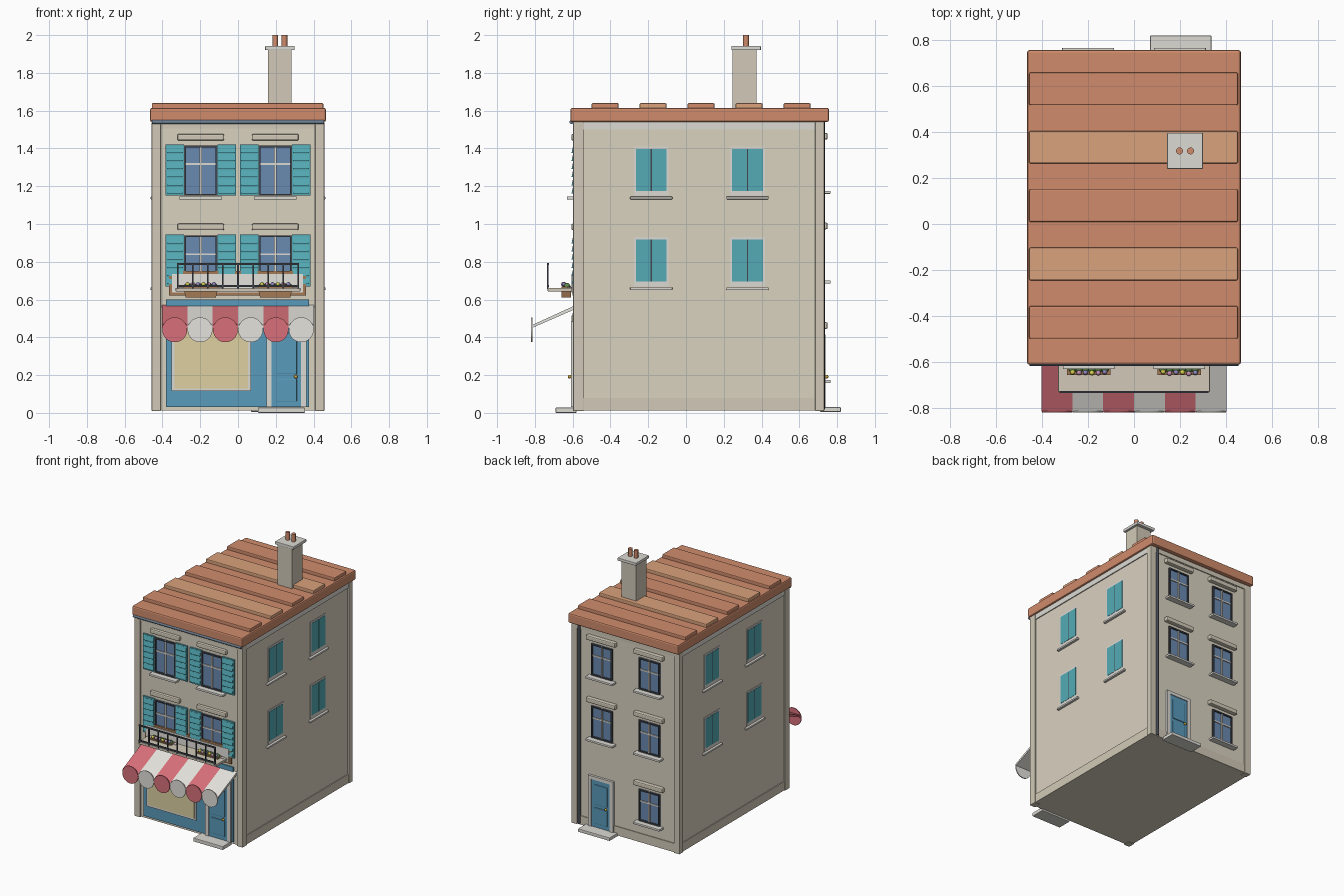
import bpy, bmesh, math, random
from mathutils import Matrix, Vector

if "Cube" in bpy.data.objects:
    bpy.data.objects.remove(bpy.data.objects["Cube"])
random.seed(3)

def mat(name, hexcol):
    m = bpy.data.materials.new(name)
    c = [int(hexcol[i:i + 2], 16) / 255 for i in (0, 2, 4)]
    m.diffuse_color = [((v + 0.055) / 1.055) ** 2.4 for v in c] + [1]
    m.use_nodes = True
    m.node_tree.nodes["Principled BSDF"].inputs["Base Color"].default_value = m.diffuse_color
    return m

WALL = mat("wall", "DAD2C0"); TRIM = mat("trim", "D2CAB8"); STONE = mat("stone", "DCDAD4")
TILE = mat("tile", "D08C6C"); TILE2 = mat("tile_light", "DAA27C"); TEAL = mat("teal", "54ABB6")
GLASS = mat("glass", "6A8AB0"); DARK = mat("dark", "43474F"); BLUE = mat("blue", "5A9BBC")
RED = mat("red", "D8707A"); WHITE = mat("white", "E4E2DC"); CREAM = mat("cream", "DDD0A0")
BROWN = mat("brown", "A57A55"); GOLD = mat("gold", "D0A840"); GREEN = mat("green", "5E8A4A")
GUTTER = mat("gutter", "6D7F92"); PINK = mat("pink", "C890B8"); YELLOW = mat("yellow", "D8D050")
VIOLET = mat("violet", "9088C0")

def obj_from(bm, name, m):
    bmesh.ops.recalc_face_normals(bm, faces=bm.faces)
    me = bpy.data.meshes.new(name)
    bm.to_mesh(me); bm.free()
    me.materials.append(m)
    o = bpy.data.objects.new(name, me)
    bpy.context.collection.objects.link(o)
    return o

def box(name, x, y, z, m, bevel=0.0):
    """x, y, z are (min, max) pairs in any order"""
    bm = bmesh.new()
    size = [abs(a[1] - a[0]) for a in (x, y, z)]
    mid = Vector([(a[0] + a[1]) / 2 for a in (x, y, z)])
    bmesh.ops.create_cube(bm, size=1, matrix=Matrix.Translation(mid) @ Matrix.Diagonal((*size, 1)))
    if bevel:
        bmesh.ops.bevel(bm, geom=bm.edges[:], offset=bevel, segments=2, profile=0.5, affect='EDGES')
    return obj_from(bm, name, m)

def rod(name, c, r, length, axis, m, seg=20):
    rot = {'X': Matrix.Rotation(math.pi / 2, 4, 'Y'), 'Y': Matrix.Rotation(math.pi / 2, 4, 'X'),
           'Z': Matrix()}[axis]
    bm = bmesh.new()
    bmesh.ops.create_cone(bm, cap_ends=True, segments=seg, radius1=r, radius2=r, depth=length,
                          matrix=Matrix.Translation(c) @ rot)
    for f in bm.faces:
        f.smooth = len(f.verts) == 4
    return obj_from(bm, name, m)

def ball(name, c, r, m):
    bm = bmesh.new()
    bmesh.ops.create_uvsphere(bm, u_segments=12, v_segments=8, radius=r, matrix=Matrix.Translation(c))
    for f in bm.faces:
        f.smooth = True
    return obj_from(bm, name, m)

def prism(name, profile, axis, lo, hi, m):
    """extrude a 2D profile: axis X takes (y, z) points, axis Y takes (x, z) points"""
    bm = bmesh.new()
    pt = (lambda p, t: (t, *p)) if axis == 'X' else (lambda p, t: (p[0], t, p[1]))
    f = bm.faces.new([bm.verts.new(pt(p, lo)) for p in profile])
    ext = bmesh.ops.extrude_face_region(bm, geom=[f])
    d = (hi - lo, 0, 0) if axis == 'X' else (0, hi - lo, 0)
    bmesh.ops.translate(bm, vec=d, verts=[v for v in ext['geom'] if isinstance(v, bmesh.types.BMVert)])
    return obj_from(bm, name, m)

FRONT, BACK = -0.585, 0.72          # wall planes

# body, corner pillars, base and frieze bands
box("body", (-.445, .445), (FRONT, BACK), (.013, 1.55), WALL)
for sx in (-1, 1):
    for y in ((-.597, -.542), (.684, .732)):
        box("corner_pillar", (sx * .408, sx * .457), y, (.01, 1.54), TRIM, .004)
    box("side_base_band", (sx * .44, sx * .451), (-.542, .684), (.013, .08), TRIM)
    box("side_frieze", (sx * .44, sx * .452), (-.542, .684), (1.5, 1.54), STONE)
for y in ((-.592, -.58), (.71, .727)):
    box("frieze", (-.41, .41), y, (1.505, 1.54), TRIM)
box("back_base_band", (-.41, .41), (.71, .726), (.013, .08), TRIM)

# roof slab and raised tile rows
box("roof", (-.465, .465), (-.612, .757), (1.54, 1.615), TILE, .01)
for i in range(5):
    c = .588 - i * .254
    box("tile_row", (-.456, .452), (c - .071, c + .071), (1.6, 1.64), TILE2 if i % 2 else TILE, .006)
rod("gutter", (0, -.607, 1.54), .011, .91, 'X', GUTTER, 12)
rod("drainpipe", (.393, .722, .78), .013, 1.52, 'Z', DARK, 12)

# chimney
box("chimney", (.16, .283), (.247, .372), (1.6, 1.925), TRIM)
box("chimney_cap", (.144, .3), (.24, .396), (1.92, 1.942), STONE, .003)
for x in (.198, .246):
    rod("chimney_pot", (x, .318, 1.965), .015, .07, 'Z', TILE)

# side windows with closed shutters
for sx in (-1, 1):
    for y in (-.184, .326):
        for z in (.695, 1.175):
            box("side_window_frame", (sx * .44, sx * .449), (y - .092, y + .092), (z - .025, z + .235), STONE)
            for s in (-1, 1):
                box("side_shutter", (sx * .44, sx * .451), (y + s * .003, y + s * .082), (z, z + .222), TEAL)
            box("side_shutter_gap", (sx * .44, sx * .4495), (y - .004, y + .004), (z, z + .222), DARK)
            box("side_sill", (sx * .44, sx * .463), (y - .112, y + .112), (z - .044, z - .03), STONE, .003)

def window(name, cx, z0, z1, wall, s, lintel):
    """framed window on the front (s=-1) or back (s=1) wall"""
    d = lambda a, b: (wall + s * a, wall + s * b)
    w = .088
    box(name + "_glass", (cx - w, cx + w), d(-.02, .004), (z0, z1), GLASS)
    for k in (-1, 1):
        box(name + "_jamb", (cx + k * (w - .01), cx + k * w), d(-.01, .014), (z0, z1), DARK)
    for z in (z0, z1 - .01):
        box(name + "_rail", (cx - w, cx + w), d(-.01, .014), (z, z + .01), DARK)
    box(name + "_mullion", (cx - .006, cx + .006), d(-.01, .012), (z0, z1), STONE)
    zm = z0 + (z1 - z0) * .63
    box(name + "_crossbar", (cx - w, cx + w), d(-.01, .011), (zm - .005, zm + .005), STONE)
    box(name + "_sill", (cx - .113, cx + .113), d(-.01, .046), (z0 - .02, z0 - .004), STONE, .003)
    box(name + "_lintel", (cx - .124, cx + .124), d(-.01, lintel), (z1 + .027, z1 + .062), TRIM, .008)

# front windows with louvred shutters
for cx in (-.197, .197):
    for z0, z1 in ((.67, .94), (1.15, 1.415)):
        window("front_window", cx, z0, z1, FRONT, -1, .022)
        for k in (-1, 1):
            a, b = cx + k * .088, cx + k * .187
            box("shutter", (a, b), (FRONT, -.597), (z0, z1 + .005), TEAL)
            for j in range(6):
                z = z0 + .012 + j * .043
                prism("shutter_slat", [(-.596, z + .036), (-.598, z + .036), (-.606, z), (-.596, z)],
                      'X', min(a, b) + .007, max(a, b) - .007, TEAL)

# back windows
for cx, z0 in ((-.2, 1.18), (.2, 1.18), (-.2, .705), (.2, .705), (-.2, .178)):
    window("back_window", cx, z0, z0 + .24, BACK, 1, .03)

def door(name, cx, wall, s, top, hx):
    d = lambda a, b: (wall + s * a, wall + s * b)
    box(name, (cx - .078, cx + .078), d(-.01, .012), (.03, top), BLUE)
    for k in (-1, 1):
        box(name + "_jamb", (cx + k * .078, cx + k * .106), d(-.01, .018), (.03, top), STONE)
    box(name + "_head", (cx - .106, cx + .106), d(-.01, .018), (top, top + .025), STONE)
    for z in ((.06, .18), (.205, top - .035)):
        box(name + "_panel", (cx - .056, cx + .056), d(.005, .018), z, BLUE, .004)
    ball(name + "_knob", (cx + hx, wall + s * .024, .192), .01, GOLD)

# shop front
box("shop_panel", (-.38, .375), (FRONT + .01, -.594), (.03, .6), BLUE)
box("shop_window_frame", (-.352, .068), (-.59, -.602), (.115, .53), STONE)
box("shop_window", (-.336, .054), (-.59, -.605), (.13, .515), CREAM)
door("shop_door", .256, -.592, -1, .46, .05)
door("back_door", .205, BACK, 1, .39, -.05)
box("front_step", (.105, .355), (-.69, -.58), (0, .028), STONE, .004)
box("back_step", (.07, .337), (.71, .82), (.005, .03), STONE, .004)

# fascia board
box("fascia_border", (-.365, .36), (-.58, -.6), (.622, .75), BROWN)
box("fascia_board", (-.35, .345), (-.58, -.606), (.637, .735), WHITE)

# striped awning with round scallops
for i in range(6):
    x = -.402 + i * .134
    m = WHITE if i % 2 else RED
    prism("awning_stripe", [(-.585, .57), (-.817, .464), (-.817, .449), (-.585, .55)], 'X', x, x + .134, m)
    rod("awning_scallop", (x + .067, -.817, .44), .066, .007, 'Y', m, 28)

# balcony slab and railing
box("balcony_slab", (-.33, .33), (-.732, -.58), (.643, .662), TRIM, .003)
for z in (.672, .788):
    box("balcony_rail", (-.324, .324), (-.736, -.726), (z - .005, z + .005), DARK)
for i in range(9):
    x = -.318 + i * .0795
    box("baluster", (x - .004, x + .004), (-.735, -.727), (.655, .79), DARK)

# flower boxes
for cx in (-.197, .197):
    prism("planter", [(cx - .08, .61), (cx + .08, .61), (cx + .094, .67), (cx - .094, .67)],
          'Y', -.658, -.608, BROWN)
    for i in range(6):
        x = cx - .07 + i * .028
        ball("foliage", (x, -.63, .67), .018, GREEN)
        ball("flower", (x, -.643 - random.uniform(0, .008), .681), .011, (YELLOW, PINK, VIOLET)[i % 3])
